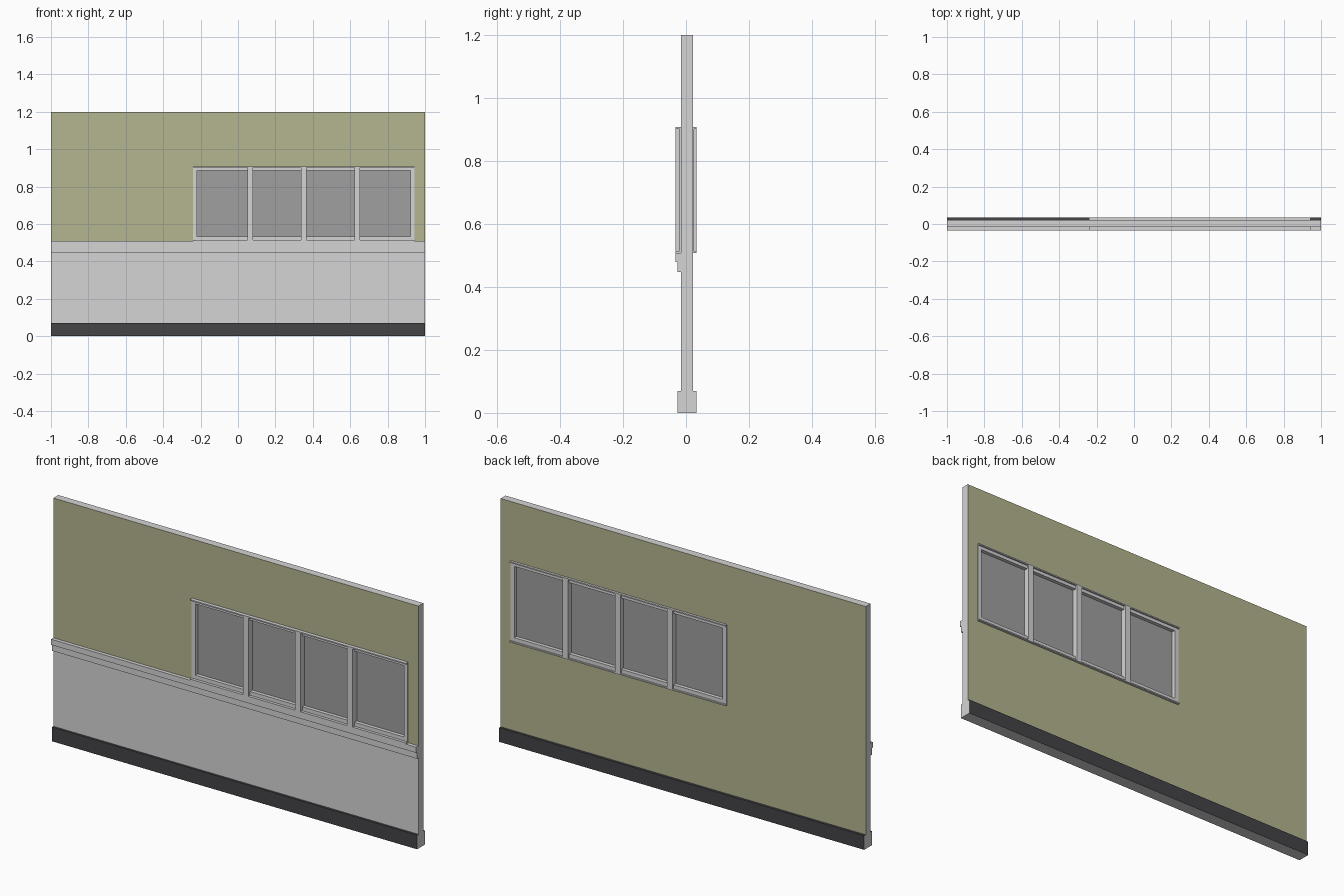
import bpy, bmesh

if "Cube" in bpy.data.objects:
    bpy.data.objects.remove(bpy.data.objects["Cube"])


def material(name, rgb):
    m = bpy.data.materials.new(name)
    m.diffuse_color = (*rgb, 1)
    m.use_nodes = True
    m.node_tree.nodes["Principled BSDF"].inputs["Base Color"].default_value = m.diffuse_color
    return m


LIGHT = material("light_grey", (0.66, 0.66, 0.66))
OLIVE = material("olive_paint", (0.46, 0.46, 0.28))
DARK = material("dark_skirting", (0.058, 0.058, 0.066))
GLASS = material("grey_glass", (0.35, 0.35, 0.35))

FRONT, BACK = -0.034, 0.034            # outermost trim planes
WALL_F, WALL_B = -0.016, 0.022         # wall planes
WX0, WX1, WZ0, WZ1 = -0.24, 0.943, 0.508, 0.908   # window outline


def finish(name, bm, mats):
    bmesh.ops.recalc_face_normals(bm, faces=bm.faces)
    me = bpy.data.meshes.new(name)
    bm.to_mesh(me)
    bm.free()
    for m in mats:
        me.materials.append(m)
    ob = bpy.data.objects.new(name, me)
    bpy.context.collection.objects.link(ob)
    return ob


def box(name, x, y, z, mat):
    bm = bmesh.new()
    bmesh.ops.create_cube(bm, size=1)
    for v in bm.verts:
        v.co = [r[0] if c < 0 else r[1] for c, r in zip(v.co, (x, y, z))]
    return finish(name, bm, [mat])


def extrude_x(name, profile, mat):
    bm = bmesh.new()
    f = bm.faces.new([bm.verts.new((-1, y, z)) for y, z in profile])
    g = bmesh.ops.extrude_face_region(bm, geom=[f])["geom"]
    bmesh.ops.translate(bm, vec=(2, 0, 0),
                        verts=[v for v in g if isinstance(v, bmesh.types.BMVert)])
    return finish(name, bm, [mat])


# Wall: grid of cells with the window opening left out, then thickened
xs, zs = (-1, WX0 + 0.01, WX1 - 0.01, 1), (0, WZ0, WZ1 - 0.01, 1.2)
bm = bmesh.new()
grid = [[bm.verts.new((x, WALL_F, z)) for x in xs] for z in zs]
for j in range(3):
    for i in range(3):
        if (i, j) != (1, 2 - 1):
            bm.faces.new((grid[j][i], grid[j][i + 1], grid[j + 1][i + 1], grid[j + 1][i]))
geom = bmesh.ops.extrude_face_region(bm, geom=bm.faces[:], use_keep_orig=True)["geom"]
bmesh.ops.translate(bm, vec=(0, WALL_B - WALL_F, 0),
                    verts=[v for v in geom if isinstance(v, bmesh.types.BMVert)])
bmesh.ops.recalc_face_normals(bm, faces=bm.faces)
for f in bm.faces:   # olive on the whole back and on the upper front
    c = f.calc_center_median()
    flat = max(v.co.y for v in f.verts) - min(v.co.y for v in f.verts) < 1e-5
    f.material_index = int(flat and (c.y > 0 or c.z > WZ0))
finish("wall", bm, [LIGHT, OLIVE])

# Skirting: dark faces, light ends and underside
skirting = box("skirting", (-1, 1), (-0.027, BACK), (0, 0.07), DARK)
skirting.data.materials.append(LIGHT)
for p in skirting.data.polygons:
    p.material_index = int(abs(p.normal.x) > 0.5 or p.normal.z < -0.5)

# Stepped chair rail along the front
extrude_x("chair_rail", [(WALL_F, 0.448), (-0.027, 0.448), (-0.027, 0.48),
                         (FRONT, 0.48), (FRONT, WZ0), (WALL_F, WZ0)], LIGHT)

# Window frame: shallow stiles and rails, projecting thin ledges
FY = (-0.02, 0.026)
box("stile_left", (WX0, WX0 + 0.021), FY, (WZ0, WZ1), LIGHT)
box("stile_right", (WX1 - 0.021, WX1), FY, (WZ0, WZ1), LIGHT)
box("rail_bottom", (WX0 + 0.021, WX1 - 0.021), FY, (WZ0, 0.533), LIGHT)
box("rail_top", (WX0 + 0.021, WX1 - 0.021), FY, (0.886, WZ1), LIGHT)
box("ledge_bottom", (WX0, WX1), (FRONT, BACK), (WZ0, WZ0 + 0.006), LIGHT)
box("ledge_top", (WX0, WX1), (FRONT, BACK), (WZ1 - 0.006, WZ1), LIGHT)

# Mullions dividing the four panes
for n, x in enumerate((0.065, 0.351, 0.637)):
    box(f"mullion_{n + 1}", (x - 0.015, x + 0.015), (FRONT, BACK),
        (WZ0 + 0.006, WZ1 - 0.006), LIGHT)

# Glass
box("glass", (WX0 + 0.015, WX1 - 0.015), (-0.002, 0.008), (WZ0 + 0.015, WZ1 - 0.015), GLASS)
